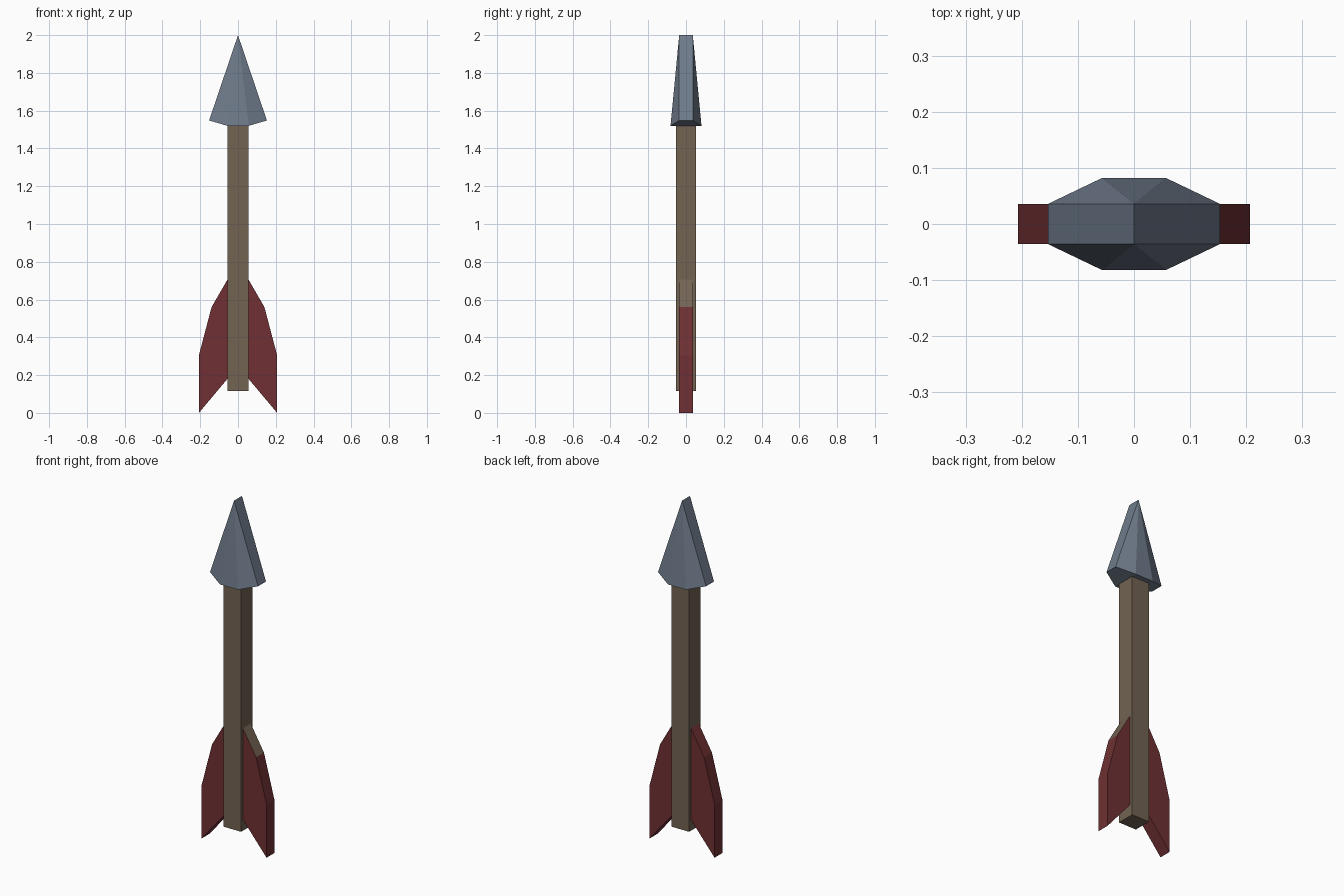
import bpy, bmesh

if "Cube" in bpy.data.objects:
    bpy.data.objects.remove(bpy.data.objects["Cube"])


def material(name, color):
    m = bpy.data.materials.new(name)
    m.diffuse_color = (*color, 1)
    m.use_nodes = True
    m.node_tree.nodes["Principled BSDF"].inputs["Base Color"].default_value = m.diffuse_color
    return m


steel = material("steel", (0.16, 0.20, 0.26))
wood = material("wood", (0.17, 0.125, 0.085))
red = material("red", (0.16, 0.03, 0.033))


def make_object(name, bm, *mats):
    bmesh.ops.recalc_face_normals(bm, faces=bm.faces)
    mesh = bpy.data.meshes.new(name)
    bm.to_mesh(mesh)
    bm.free()
    for m in mats:
        mesh.materials.append(m)
    obj = bpy.data.objects.new(name, mesh)
    bpy.context.collection.objects.link(obj)
    return obj


# Square wooden shaft
bm = bmesh.new()
bmesh.ops.create_cube(bm, size=1)
for v in bm.verts:
    v.co.x *= 0.112
    v.co.y *= 0.104
    v.co.z = 0.115 if v.co.z < 0 else 1.525
make_object("shaft", bm, wood)

# Faceted head: top ridge, side corners and lower middle corners form a convex solid
bm = bmesh.new()
for s in (-1, 1):
    bm.verts.new((0, s * 0.036, 2.0))
    for x in (-1, 1):
        bm.verts.new((x * 0.153, s * 0.036, 1.548))
        bm.verts.new((x * 0.057, s * 0.082, 1.52))
bmesh.ops.convex_hull(bm, input=bm.verts)
bmesh.ops.dissolve_limit(bm, angle_limit=0.005, verts=bm.verts, edges=bm.edges)
make_object("arrow_head", bm, steel)

# Pair of swept fins, extruded from one outline
outline = [(0.056, 0.705), (0.14, 0.56), (0.207, 0.305), (0.207, 0.0), (0.056, 0.18)]
for name, side in (("left_fin", -1), ("right_fin", 1)):
    bm = bmesh.new()
    face = bm.faces.new([bm.verts.new((side * x, -0.036, z)) for x, z in outline])
    new = bmesh.ops.extrude_face_region(bm, geom=[face], use_keep_orig=True)["geom"]
    for v in new:
        if isinstance(v, bmesh.types.BMVert):
            v.co.y = 0.036
    # The top slope of the right fin is wood coloured
    if side > 0:
        for f in bm.faces:
            if len(f.verts) == 4 and f.calc_center_median().z > 0.6:
                f.material_index = 1
    make_object(name, bm, red, wood)
